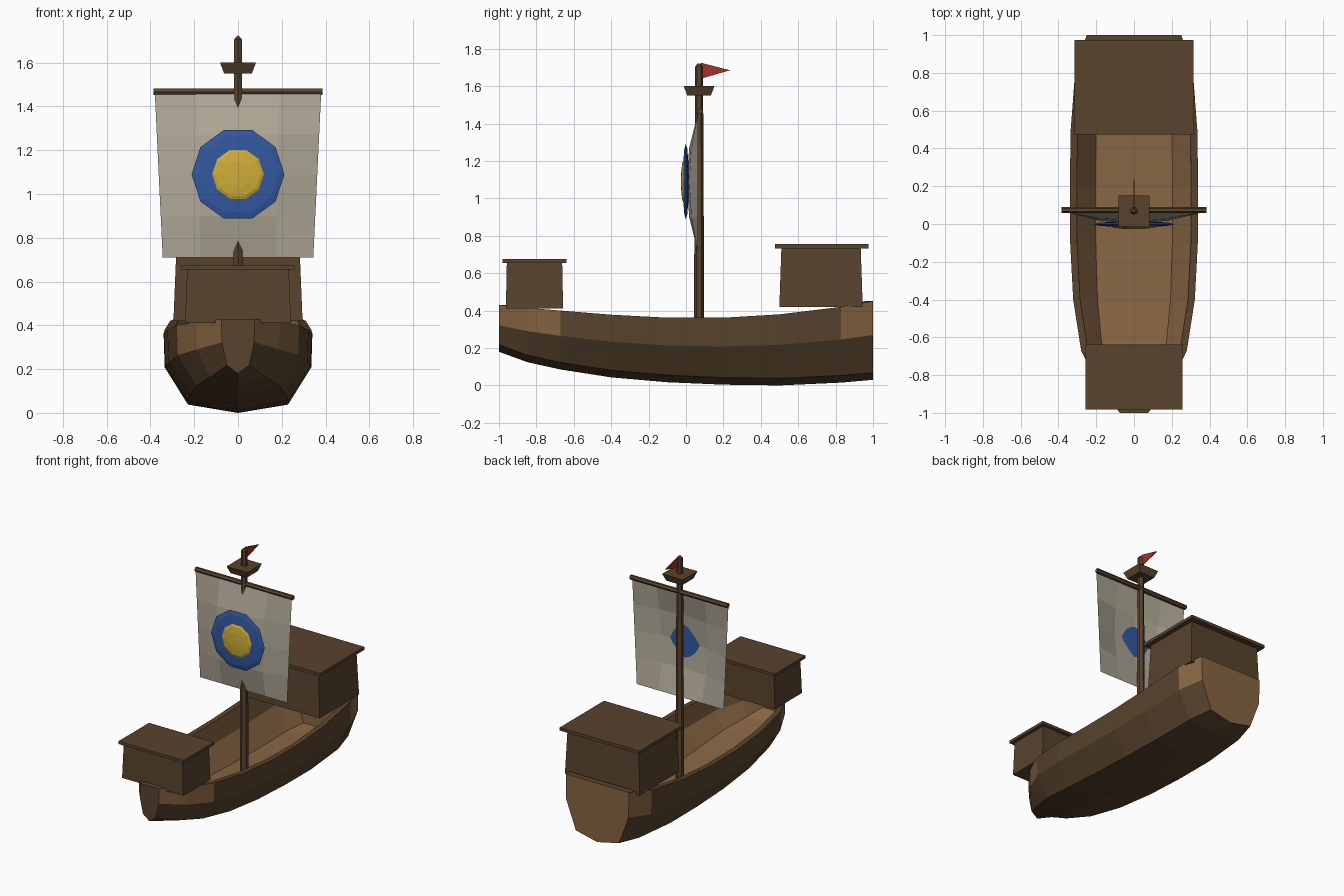
import bpy, bmesh, math
from mathutils import Matrix, Vector

if "Cube" in bpy.data.objects:
    bpy.data.objects.remove(bpy.data.objects["Cube"])


def mat(name, r, g, b):
    lin = [((c / 255 + 0.055) / 1.055) ** 2.4 for c in (r, g, b)]
    m = bpy.data.materials.new(name)
    m.diffuse_color = (*lin, 1)
    m.use_nodes = True
    m.node_tree.nodes["Principled BSDF"].inputs["Base Color"].default_value = m.diffuse_color
    return m


DARK = mat("dark wood", 88, 67, 45)
LIGHT = mat("light wood", 135, 101, 66)
CLOTH = mat("sail cloth", 178, 170, 153)
BLUE = mat("blue", 50, 88, 160)
GOLD = mat("gold", 208, 174, 56)
RED = mat("red", 168, 48, 42)


def finish(name, bm, *mats, fix=True):
    if fix:
        bmesh.ops.recalc_face_normals(bm, faces=bm.faces)
    me = bpy.data.meshes.new(name)
    bm.to_mesh(me)
    bm.free()
    for m in mats:
        me.materials.append(m)
    ob = bpy.data.objects.new(name, me)
    bpy.context.collection.objects.link(ob)
    return ob


def tapered_box(name, m, y, z0, z1, bottom, top):
    """Box with separate half sizes (x, y) at bottom and top."""
    bm = bmesh.new()
    bmesh.ops.create_cube(bm, size=2)
    for v in bm.verts:
        hx, hy = top if v.co.z > 0 else bottom
        v.co = (v.co.x * hx, y + v.co.y * hy, z1 if v.co.z > 0 else z0)
    return finish(name, bm, m)


def rod(name, m, r0, r1, length, matrix, sides=6):
    bm = bmesh.new()
    bmesh.ops.create_cone(bm, cap_ends=True, segments=sides, radius1=r0,
                          radius2=r1, depth=length, matrix=matrix)
    return finish(name, bm, m)


# Hull: lofted ring of outer planks, rim and hollow inside
# station: y, half width, keel z, rail z
STATIONS = [(-1, .075, .18, .43), (-.85, .19, .125, .415), (-.67, .28, .085, .40),
            (-.4, .322, .043, .378), (-.1, .338, .017, .362), (.2, .34, .004, .362),
            (.5, .335, .0, .38), (.83, .31, .015, .42), (1, .25, .03, .45)]


def ring(y, w, zb, zt):
    zk = zb + (zt - zb) * .57
    floor = zb + .065
    right_out = [(w * .68, zb + .038), (w * .985, zk), (w, zt)]
    rim = max(w - .037, w * .55)
    right_in = [(rim, zt), (rim * .99, zk), (w * .6, floor)]
    yi = min(max(y, -.93), .955)
    pts = [(0, y, zb)] + [(x, y, z) for x, z in right_out]
    pts += [(x, yi, z) for x, z in right_in]
    pts += [(-x, yi, z) for x, z in reversed(right_in)]
    pts += [(-x, y, z) for x, z in reversed(right_out)]
    return pts


bm = bmesh.new()
rings = [[bm.verts.new(p) for p in ring(*s)] for s in STATIONS]
n = len(rings[0])
for a, b in zip(rings, rings[1:]):
    mid_y = (a[0].co.y + b[0].co.y) / 2
    for i in range(n):
        j = (i + 1) % n
        f = bm.faces.new((a[i], a[j], b[j], b[i]))
        upper_end = i in (2, 10) and (mid_y < -.67 or mid_y > .83)
        f.material_index = 1 if 4 <= i <= 8 or upper_end else 0
for r, stern in ((rings[0], 0), (rings[-1], 1)):
    bm.faces.new(r[10:] + r[:4]).material_index = stern
    bm.faces.new(r[4:10]).material_index = 1
    bm.faces.new((r[3], r[4], r[9], r[10])).material_index = 0
finish("hull", bm, DARK, LIGHT)

# Fore and aft castles with overhanging roofs
tapered_box("fore_castle", DARK, -.81, .41, .66, (.242, .153), (.232, .148))
tapered_box("fore_castle_roof", DARK, -.81, .655, .675, (.257, .172), (.257, .172))
tapered_box("aft_castle", DARK, .722, .42, .738, (.295, .223), (.282, .212))
tapered_box("aft_castle_roof", DARK, .725, .733, .755, (.315, .25), (.315, .25))

# Mast, yard and lookout
MY = .07
rod("mast", DARK, .029, .021, 1.64, Matrix.Translation((0, MY, .885)))
rod("mast_tip", DARK, .021, .008, .015, Matrix.Translation((0, MY, 1.7125)))
rod("yard", DARK, .017, .017, .77,
    Matrix.Translation((0, MY + .004, 1.467)) @ Matrix.Rotation(math.pi / 2, 4, 'Y'))
tapered_box("lookout", DARK, MY, 1.55, 1.6, (.063, .063), (.082, .082))

# Billowing sail
bm = bmesh.new()
bmesh.ops.create_grid(bm, x_segments=4, y_segments=4, size=1)
for v in bm.verts:
    u, t = v.co.x, v.co.y
    v.co = (u * (.362 + .018 * t), .064 - .062 * (1 - u * u) * (1 - t * t), 1.085 + .375 * t)
finish("sail", bm, CLOTH)


# Round emblem made of two flattened discs
def lens(name, m, r, half, y):
    bm = bmesh.new()
    bmesh.ops.create_uvsphere(bm, u_segments=10, v_segments=6, radius=1)
    turn = Matrix.Rotation(math.pi / 2, 3, 'X') @ Matrix.Rotation(math.pi / 2, 3, 'Z')
    for v in bm.verts:
        p = turn @ v.co
        v.co = Vector((p.x * r, y + p.y * half, 1.09 + p.z * r))
    return finish(name, bm, m)


lens("emblem_ring", BLUE, .212, .016, -.001)
lens("emblem_centre", GOLD, .12, .014, -.013)

# Pennant
bm = bmesh.new()
tri = [(.08, 1.725), (.235, 1.685), (.08, 1.64)]
sides = [[bm.verts.new((x, y, z)) for y, z in tri] for x in (-.003, .003)]
bm.faces.new(sides[0])
bm.faces.new(sides[1])
for i in range(3):
    j = (i + 1) % 3
    bm.faces.new((sides[0][i], sides[0][j], sides[1][j], sides[1][i]))
finish("pennant", bm, RED)
